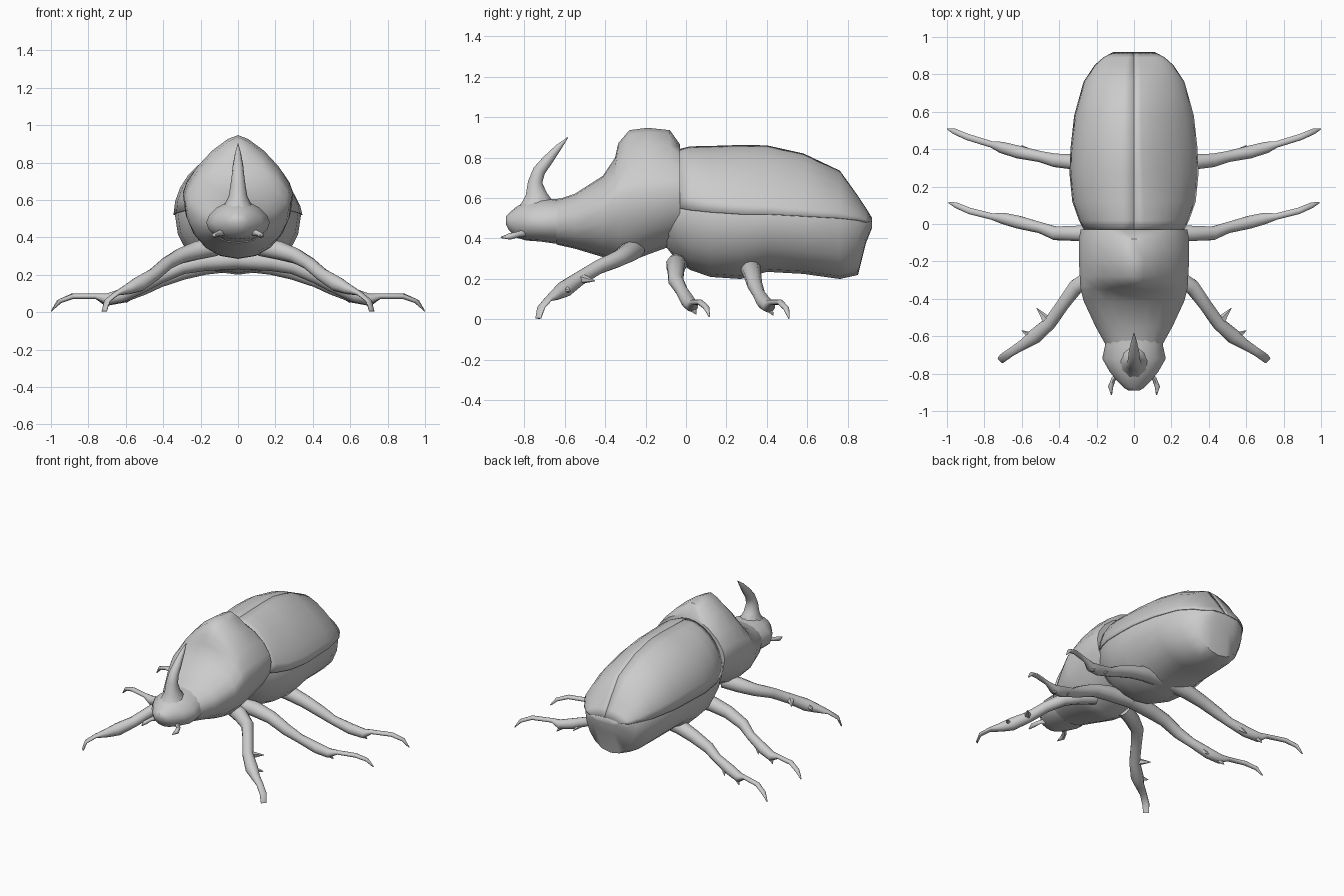
import bpy, bmesh
from math import sin, cos, pi, radians
from mathutils import Vector


def finish(name, rings, closed=True, cap=True, mirror=False, thick=0, angle=45):
    """Skin a list of point rings into an object."""
    bm = bmesh.new()
    vs = [[bm.verts.new(p) for p in r] for r in rings]
    n = len(vs[0])
    for a, b in zip(vs, vs[1:]):
        for i in range(n if closed else n - 1):
            j = (i + 1) % n
            bm.faces.new((a[i], a[j], b[j], b[i]))
    if cap:
        bm.faces.new(vs[0])
        bm.faces.new(vs[-1])
    bmesh.ops.recalc_face_normals(bm, faces=bm.faces)
    if not cap and sum(f.normal.z for f in bm.faces) < 0:
        bmesh.ops.reverse_faces(bm, faces=bm.faces)
    me = bpy.data.meshes.new(name)
    bm.to_mesh(me)
    bm.free()
    ob = bpy.data.objects.new(name, me)
    bpy.context.collection.objects.link(ob)
    if thick:
        m = ob.modifiers.new("thickness", 'SOLIDIFY')
        m.thickness = thick
        m.offset = -1
    if mirror:
        m = ob.modifiers.new("mirror", 'MIRROR')
        m.use_mirror_merge = False
    bpy.ops.object.select_all(action='DESELECT')
    ob.select_set(True)
    bpy.context.view_layer.objects.active = ob
    bpy.ops.object.shade_smooth_by_angle(angle=radians(angle))
    return ob


def section(y, w, zb, zm, zt, p=2.0, n=20, t0=0.0, t1=2 * pi, inset=0.0):
    """Body cross-section: widest at zm, roof exponent p, round belly."""
    pts = []
    full = t1 - t0 > 6
    for i in range(n):
        t = t0 + (t1 - t0) * i / (n if full else n - 1)
        c, s = cos(t), sin(t)
        e = p if s > 0 else 2.1
        x = (w - inset) * abs(c) ** (2 / e) * (1 if c >= 0 else -1)
        h = (zt - inset - zm) if s > 0 else (zm - zb)
        z = zm + h * abs(s) ** (2 / e) * (1 if s >= 0 else -1)
        pts.append((x, y, z))
    return pts


def tube(name, path, radii, ref=(0, 0, 1), n=10, mirror=True):
    """Tapered tube; radii are single values or (along ref, across)."""
    P = [Vector(p) for p in path]
    rings = []
    for i, p in enumerate(P):
        t = (P[min(i + 1, len(P) - 1)] - P[max(i - 1, 0)]).normalized()
        r = Vector(ref)
        u = (r - t * r.dot(t)).normalized()
        v = t.cross(u)
        a, b = radii[i] if isinstance(radii[i], tuple) else (radii[i], radii[i])
        rings.append([p + u * a * cos(2 * pi * k / n) + v * b * sin(2 * pi * k / n)
                      for k in range(n)])
    return finish(name, rings, mirror=mirror, angle=60)


# Abdomen and wing cases share cross-sections; last value flattens the right case
abdomen = [
    (-0.10, .24, .36, .55, .78, 1.85), (-0.04, .265, .285, .55, .84, 1.85),
    (0.02, .295, .245, .54, .855, 1.8), (0.12, .33, .21, .53, .857, 1.6),
    (0.27, .345, .20, .52, .862, 1.5), (0.40, .34, .235, .52, .86, 1.42),
    (0.58, .32, .225, .51, .82, 1.4), (0.76, .27, .20, .50, .735, 1.45),
    (0.85, .21, .22, .49, .61, 1.6), (0.89, .165, .38, .48, .55, 1.8),
    (0.92, .11, .455, .485, .50, 1.9)]
finish("abdomen", [section(*r[:5], 1.4, inset=.008) for r in abdomen])

for side, name in ((1, "right_wing_case"), (-1, "left_wing_case")):
    wing = []
    for r in abdomen[1:]:
        pts = section(*r[:5], r[5] if side > 0 else 1.95, n=8, t0=0, t1=pi / 2)
        wing.append([(x * side, y, z) for x, y, z in pts])
    finish(name, wing, closed=False, cap=False, thick=.005)

# Thorax shield with its ridged hump
thorax = [
    (-0.64, .155, .37, .48, .59), (-0.55, .205, .35, .50, .62), (-0.41, .27, .308, .55, .71, 1.9),
    (-0.35, .285, .292, .60, .80, 1.6), (-0.335, .287, .288, .61, .87, 1.35),
    (-0.28, .29, .285, .62, .935, 1.35), (-0.19, .295, .32, .63, .947, 1.4),
    (-0.08, .295, .36, .64, .935, 1.4), (-0.03, .285, .38, .63, .865, 1.7)]
finish("thorax_shield", [section(*r) for r in thorax])

# Head
head = [
    (-0.58, .16, .37, .48, .60), (-0.65, .155, .375, .48, .595), (-0.72, .17, .385, .48, .60, 1.7),
    (-0.79, .13, .39, .48, .585, 1.7), (-0.84, .09, .405, .48, .555), (-0.875, .055, .44, .48, .525),
    (-0.89, .03, .47, .49, .51)]
finish("head", [section(*r, n=16) for r in head])

# Curved horn
tube("horn",
     [(0, -.74, .48), (0, -.73, .56), (0, -.74, .62), (0, -.745, .68), (0, -.725, .735),
      (0, -.685, .785), (0, -.63, .85), (0, -.583, .90)],
     [(.13, .13), (.08, .095), (.05, .055), (.04, .037), (.033, .033),
      (.028, .028), (.016, .017), .002],
     ref=(1, 0, 0), mirror=False)

# Antennae
tube("antennae", [(.07, -.79, .43), (.11, -.83, .42), (.125, -.87, .41), (.12, -.915, .405)],
     [.02, .014, .016, .003], n=6)

# Legs: path points and radii, mirrored to the other side
tube("front_legs",
     [(.12, -.25, .35), (.22, -.285, .33), (.31, -.335, .30), (.38, -.43, .26),
      (.45, -.53, .20), (.53, -.60, .15), (.585, -.64, .125), (.65, -.68, .10),
      (.70, -.715, .06), (.715, -.73, .005)],
     [.05, .05, .042, .036, .036, .042, .03, (.012, .024), (.01, .024), (.005, .02)])
tube("middle_legs",
     [(.0, -.04, .28), (.18, -.05, .27), (.30, -.05, .245), (.42, -.05, .19),
      (.50, -.02, .14), (.62, .01, .09), (.70, .03, .068), (.76, .04, .085),
      (.88, .07, .085), (.95, .10, .06), (.99, .115, .015)],
     [.05, .05, .043, .038, .031, .036, .032, (.014, .018), (.014, .018), (.012, .016), .004])
tube("rear_legs",
     [(.0, .31, .27), (.18, .32, .25), (.30, .33, .215), (.42, .34, .17),
      (.50, .36, .125), (.62, .385, .085), (.71, .41, .065), (.76, .425, .085),
      (.89, .465, .085), (.96, .495, .055), (.998, .508, .005)],
     [.05, .05, .043, .038, .031, .036, .032, (.014, .018), (.014, .018), (.012, .016), .003])

# Leg spines
spines = [((.47, -.51, .20), (.52, -.45, .19)), ((.55, -.60, .15), (.60, -.57, .14)),
          ((.69, .03, .06), (.72, .05, .025)), ((.56, .00, .11), (.60, .04, .06)),
          ((.69, .41, .06), (.72, .43, .02)), ((.56, .38, .10), (.60, .42, .05))]
for i, (a, b) in enumerate(spines):
    tube("leg_spine_%d" % (i + 1), [a, b], [.024, .002], ref=(0, .3, 1), n=5)
